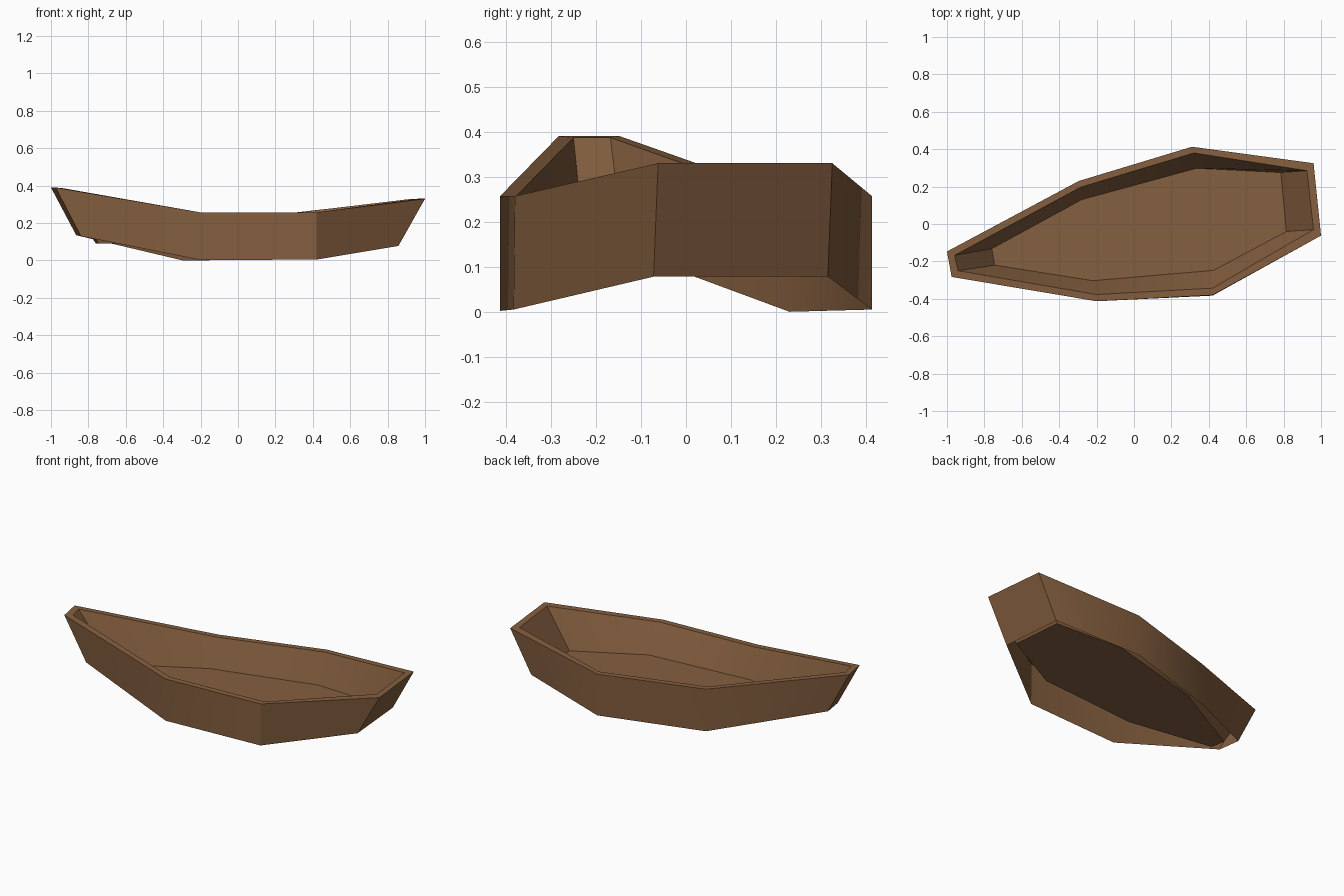
import bpy, bmesh

if "Cube" in bpy.data.objects:
    bpy.data.objects.remove(bpy.data.objects["Cube"])

wood = bpy.data.materials.new("brown wood")
wood.diffuse_color = (0.235, 0.115, 0.05, 1)
wood.use_nodes = True
wood.node_tree.nodes["Principled BSDF"].inputs["Base Color"].default_value = wood.diffuse_color

# Plan outlines, counter-clockwise from the bow: bow pair, front side pair, stern pair, back side pair
keel = [(-0.865, -0.135, 0.135), (-0.84, -0.265, 0.13), (-0.2, -0.413, 0.002), (0.42, -0.383, 0.005),
        (0.858, -0.072, 0.078), (0.825, 0.315, 0.078), (0.31, 0.413, 0.005), (-0.295, 0.23, 0.0)]
rim = [(-1.0, -0.147, 0.39), (-0.975, -0.283, 0.39), (-0.2, -0.413, 0.257), (0.42, -0.38, 0.257),
       (1.0, -0.062, 0.33), (0.96, 0.325, 0.33), (0.31, 0.413, 0.257), (-0.295, 0.23, 0.257)]
inner_rim = [(-0.96, -0.168, 0.387), (-0.94, -0.25, 0.387), (-0.2, -0.377, 0.257), (0.42, -0.343, 0.257),
             (0.96, -0.03, 0.329), (0.925, 0.285, 0.329), (0.32, 0.38, 0.257), (-0.285, 0.197, 0.257)]
floor_line = [(-0.76, -0.132), (-0.745, -0.22), (-0.22, -0.303), (0.425, -0.248),
              (0.815, -0.04), (0.785, 0.275), (0.335, 0.298), (-0.28, 0.13)]
floor_ring = [(x, y, 0.091) for x, y in floor_line]


def loft(name, rings, cap=False):
    """Skin successive rings of points; optionally close the last ring."""
    bm = bmesh.new()
    loops = [[bm.verts.new(p) for p in ring] for ring in rings]
    for a, b in zip(loops, loops[1:]):
        n = len(a)
        for i in range(n):
            j = (i + 1) % n
            bm.faces.new((a[i], a[j], b[j], b[i]))
    if cap:
        bm.faces.new(loops[-1])
    mesh = bpy.data.meshes.new(name)
    bm.to_mesh(mesh)
    bm.free()
    mesh.materials.append(wood)
    ob = bpy.data.objects.new(name, mesh)
    bpy.context.collection.objects.link(ob)
    bpy.ops.object.select_all(action='DESELECT')
    ob.select_set(True)
    bpy.context.view_layer.objects.active = ob
    bpy.ops.object.shade_smooth_by_angle()
    return ob


# Hull: outer planking, gunwale, inner planking (open underneath)
loft("boat_hull", [keel, rim, inner_rim, floor_ring])
# Flat floor
loft("boat_floor", [floor_ring], cap=True)
